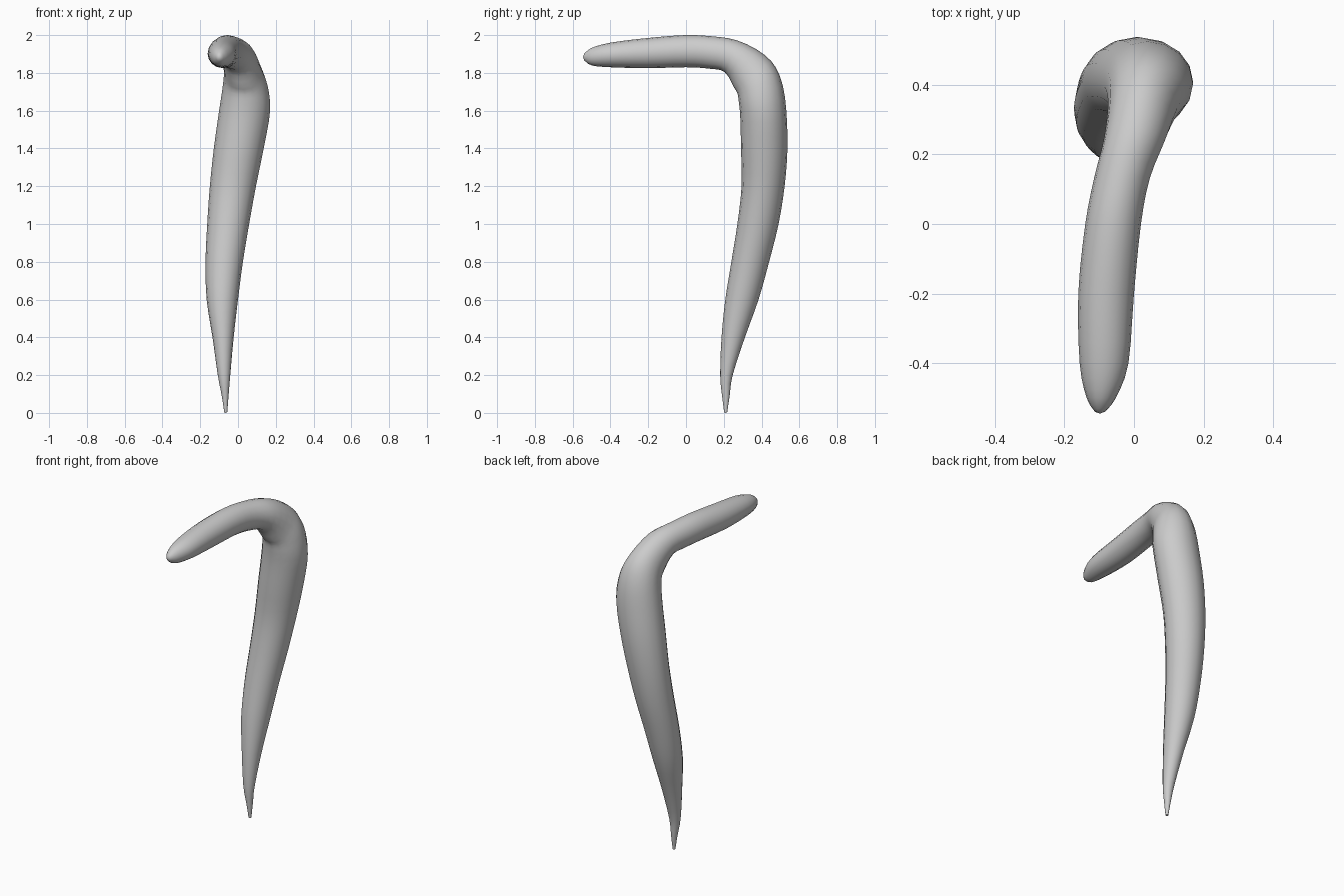
import bpy
import bmesh
from math import sin, cos, pi, radians
from mathutils import Vector

default_cube = bpy.data.objects.get("Cube")
if default_cube:
    bpy.data.objects.remove(default_cube, do_unlink=True)

SIDES = 16
STEPS = 3

# Sections along the bent horn, in thousandths:
# centre x, y, z, half width, half depth, then tilt in degrees
SECTIONS = [
    (-65, 210, 3, 8, 8, 0),
    (-68, 211, 90, 18, 20, 0),
    (-74, 214, 200, 33, 33, 0),
    (-79, 250, 400, 56, 62, 0),
    (-83, 296, 600, 83, 88, 0),
    (-73, 340, 800, 99, 100, 0),
    (-52, 381, 1000, 111, 109, 0),
    (-27, 408, 1200, 122, 114, 0),
    (4, 414, 1400, 132, 123, 0),
    (35, 408, 1600, 135, 123, 0),
    (38, 385, 1735, 118, 122, 25),
    (25, 335, 1810, 100, 118, 45),
    (0, 238, 1888, 88, 90, 68),
    (-35, 130, 1908, 80, 86, 85),
    (-60, 0, 1915, 80, 85, 90),
    (-80, -200, 1905, 80, 80, 90),
    (-86, -400, 1895, 70, 65, 90),
    (-94, -500, 1886, 42, 46, 90),
    (-98, -540, 1884, 14, 16, 90),
]


def blend(a, b, c, d, t):
    """Smooth spline value between b and c."""
    return 0.5 * (2 * b + (c - a) * t + (2 * a - 5 * b + 4 * c - d) * t ** 2
                  + (3 * b - a - 3 * c + d) * t ** 3)


def smooth_sections(sections):
    """Insert extra sections between the given ones."""
    last = len(sections) - 1
    result = []
    for i in range(last):
        four = [sections[min(max(i + k, 0), last)] for k in (-1, 0, 1, 2)]
        for step in range(STEPS):
            result.append([blend(*values, step / STEPS) for values in zip(*four)])
    result.append(sections[last])
    return result


def add_ring(bm, section):
    """Add one elliptical ring tilted about the x axis."""
    x, y, z, half_width, half_depth = (value / 1000 for value in section[:5])
    tilt = radians(section[5])
    centre = Vector((x, y, z))
    across = Vector((half_width, 0, 0))
    outward = Vector((0, cos(tilt), sin(tilt))) * half_depth
    ring = []
    for i in range(SIDES):
        angle = 2 * pi * i / SIDES
        ring.append(bm.verts.new(centre + across * cos(angle) + outward * sin(angle)))
    return ring


def cap(bm, ring, tip):
    """Close an open end with a fan to its tip."""
    point = bm.verts.new(tip)
    for i in range(SIDES):
        bm.faces.new((ring[i], ring[(i + 1) % SIDES], point))


# Single grey surface
grey = bpy.data.materials.new("plain grey")
grey.use_nodes = True
colour = (0.6, 0.6, 0.6, 1)
grey.diffuse_color = colour
grey.node_tree.nodes["Principled BSDF"].inputs["Base Color"].default_value = colour

# Curved, tapering horn skinned from ring to ring
bm = bmesh.new()
rings = [add_ring(bm, section) for section in smooth_sections(SECTIONS)]
for lower, upper in zip(rings, rings[1:]):
    for i in range(SIDES):
        j = (i + 1) % SIDES
        bm.faces.new((lower[i], lower[j], upper[j], upper[i]))
cap(bm, rings[0], (-0.065, 0.21, 0))
cap(bm, rings[-1], (-0.098, -0.545, 1.884))
bmesh.ops.recalc_face_normals(bm, faces=bm.faces)

mesh = bpy.data.meshes.new("bent_horn")
bm.to_mesh(mesh)
bm.free()
mesh.materials.append(grey)
horn = bpy.data.objects.new("bent_horn", mesh)
bpy.context.collection.objects.link(horn)

# Smooth shading
bpy.ops.object.select_all(action="DESELECT")
horn.select_set(True)
bpy.context.view_layer.objects.active = horn
bpy.ops.object.shade_smooth_by_angle(angle=radians(60))
